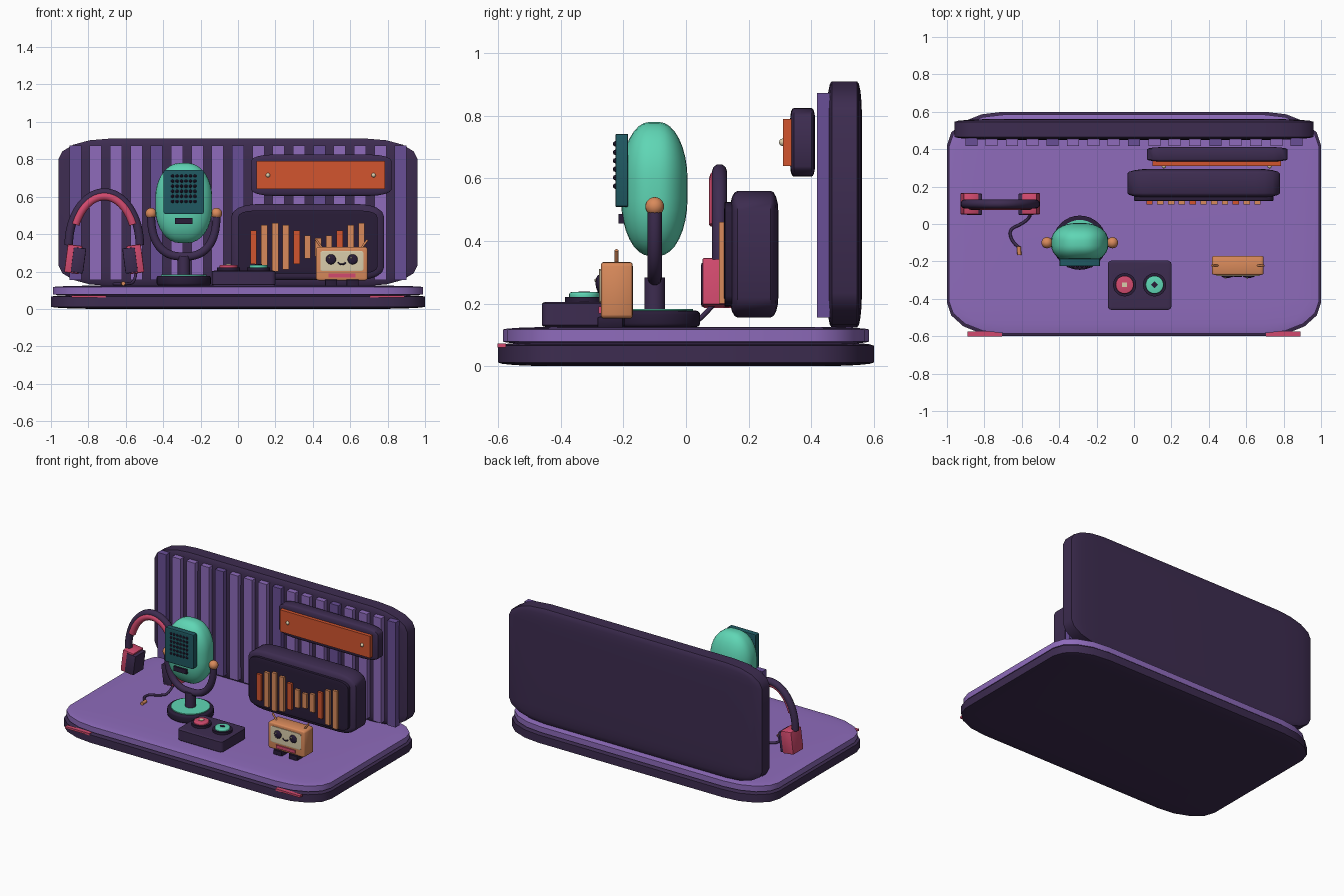
import bpy, bmesh, math
from mathutils import Matrix, Vector

cube = bpy.data.objects.get("Cube")
if cube:
    bpy.data.objects.remove(cube, do_unlink=True)


def material(name, code):
    """Flat material from an sRGB hex code, stored as linear values."""
    srgb = [int(code[i:i + 2], 16) / 255 for i in (0, 2, 4)]
    col = [c / 12.92 if c <= 0.04 else ((c + 0.055) / 1.055) ** 2.4 for c in srgb] + [1]
    m = bpy.data.materials.new(name)
    m.use_nodes = True
    m.diffuse_color = col
    m.node_tree.nodes["Principled BSDF"].inputs["Base Color"].default_value = col
    return m


PURPLE = material("purple", "8E6BBB")
VIOLET = material("deep violet", "694E96")
DARK = material("dark plum", "3D2C50")
BLACK = material("blackish plum", "291D38")
TEAL = material("mint teal", "5FD6B5")
PETROL = material("petrol", "205A63")
ORANGE = material("soft orange", "D98A5B")
RED = material("orange red", "D2552F")
PINK = material("raspberry", "D24A6E")
CREAM = material("cream", "D9CCAB")


def finish(name, bm, mat):
    mesh = bpy.data.meshes.new(name)
    bm.to_mesh(mesh)
    bm.free()
    mesh.materials.append(mat)
    ob = bpy.data.objects.new(name, mesh)
    bpy.context.collection.objects.link(ob)
    bpy.ops.object.select_all(action="DESELECT")
    ob.select_set(True)
    bpy.context.view_layer.objects.active = ob
    bpy.ops.object.shade_smooth_by_angle(angle=math.radians(35))
    return ob


def box(name, mat, x, y, z, r=0.0, seg=4, tilt=0.0):
    """Box between x, y, z limits; rounding r is a fraction of each side."""
    bm = bmesh.new()
    bmesh.ops.create_cube(bm, size=1)
    if r:
        bmesh.ops.bevel(bm, geom=bm.edges[:], offset=r, segments=seg, profile=0.5, affect="EDGES")
    spans = (x, y, z)
    bmesh.ops.scale(bm, vec=[b - a for a, b in spans], verts=bm.verts)
    ob = finish(name, bm, mat)
    ob.location = [(a + b) / 2 for a, b in spans]
    ob.rotation_euler.y = tilt
    return ob


def disc(name, mat, center, radius, depth, axis="Z", bevel=0.0, sides=32):
    bm = bmesh.new()
    bmesh.ops.create_cone(bm, cap_ends=True, segments=sides, radius1=radius, radius2=radius, depth=depth)
    if bevel:
        rims = [e for e in bm.edges if abs(e.verts[0].co.z - e.verts[1].co.z) < 1e-5]
        bmesh.ops.bevel(bm, geom=rims, offset=bevel, segments=3, profile=0.5, affect="EDGES")
    if axis == "Y":
        bmesh.ops.rotate(bm, matrix=Matrix.Rotation(math.pi / 2, 3, "X"), verts=bm.verts)
    ob = finish(name, bm, mat)
    ob.location = center
    return ob


def ball(name, mat, center, radius, sides=20):
    bm = bmesh.new()
    bmesh.ops.create_uvsphere(bm, u_segments=sides, v_segments=sides // 2, radius=radius)
    ob = finish(name, bm, mat)
    ob.location = center
    return ob


def tube(name, mat, points, radius, kind="POLY"):
    cu = bpy.data.curves.new(name, "CURVE")
    cu.dimensions = "3D"
    cu.bevel_depth = radius
    cu.bevel_resolution = 3
    cu.use_fill_caps = True
    sp = cu.splines.new(kind)
    sp.points.add(len(points) - 1)
    for p, co in zip(sp.points, points):
        p.co = (*co, 1)
    if kind == "NURBS":
        sp.use_endpoint_u = True
        sp.order_u = 3
    cu.materials.append(mat)
    ob = bpy.data.objects.new(name, cu)
    bpy.context.collection.objects.link(ob)
    return ob


def arc(cx, y, cz, rx, rz, start, end, power=1.0, n=32):
    """Points on an upright superellipse arc, angles in degrees."""
    pts = []
    for i in range(n + 1):
        a = math.radians(start + (end - start) * i / n)
        c, s = math.cos(a), math.sin(a)
        pts.append((cx + rx * math.copysign(abs(c) ** power, c), y,
                    cz + rz * math.copysign(abs(s) ** power, s)))
    return pts


# Platform with two front accent strips
box("platform_base", DARK, (-1, 1), (-0.6, 0.6), (0, 0.077), 0.15)
box("platform_top", PURPLE, (-0.99, 0.99), (-0.585, 0.585), (0.07, 0.125), 0.15)
for s in (-1, 1):
    box("accent_strip", PINK, sorted((s * 0.705, s * 0.89)), (-0.602, -0.575), (0.06, 0.073))

# Back wall with vertical slats
box("back_wall", DARK, (-0.96, 0.96), (0.45, 0.562), (0.123, 0.91), 0.14)
for i in range(17):
    x = -0.87 + i * 0.10875
    box("wall_slat", VIOLET if i % 4 == 0 else PURPLE, (x - 0.032, x + 0.032), (0.418, 0.46), (0.155, 0.873))

# Hanging sign
box("sign_frame", DARK, (0.07, 0.82), (0.333, 0.412), (0.605, 0.825), 0.15)
box("sign_panel", RED, (0.1, 0.785), (0.31, 0.34), (0.64, 0.79))
for x in (0.16, 0.725):
    ball("sign_screw", CREAM, (x, 0.309, 0.715), 0.012, 12)

# Display with waveform bars
box("display_body", DARK, (-0.035, 0.78), (0.14, 0.295), (0.155, 0.56), 0.16)
box("display_screen", BLACK, (0.0, 0.745), (0.122, 0.15), (0.19, 0.525), 0.1)
for i in range(11):
    x = 0.083 + i * 0.0577
    h = 0.09 + 0.04 * math.cos((i - 2) * math.pi / 4)
    box("waveform_bar", RED if i % 4 == 0 else ORANGE, (x - 0.017, x + 0.017), (0.105, 0.125), (0.33 - h, 0.33 + h))

# Microphone
MX, MY = -0.29, -0.1
disc("mic_foot", BLACK, (MX, MY, 0.151), 0.145, 0.052, bevel=0.012)
disc("mic_foot_inlay", TEAL, (MX, MY, 0.179), 0.122, 0.008)
disc("mic_stem", DARK, (MX, MY, 0.228), 0.033, 0.11)
tube("mic_yoke", DARK, arc(MX, MY, 0.51, 0.175, 0.23, 180, 360, 0.8), 0.023)
box("mic_body", TEAL, (MX - 0.152, MX + 0.152), (-0.208, 0.005), (0.352, 0.78), 0.43, 8)
box("mic_grille", PETROL, (MX - 0.108, MX + 0.108), (-0.225, -0.185), (0.508, 0.742), 0.04, 2)
for row in range(6):
    for col in range(6):
        ball("grille_hole", BLACK, (MX + (col - 2.5) * 0.024, -0.225, 0.575 + row * 0.027), 0.009, 8)
box("mic_badge", BLACK, (MX - 0.048, MX + 0.048), (-0.216, -0.18), (0.455, 0.486))
for s in (-1, 1):
    ball("mic_pivot", ORANGE, (MX + s * 0.175, MY, 0.51), 0.03)

# Headphones
HX, HY = -0.715, 0.107
tube("headband", DARK, arc(HX, HY, 0.34, 0.19, 0.282, 0, 180), 0.024)
tube("headband_padding", PINK, arc(HX, HY - 0.01, 0.34, 0.17, 0.262, 25, 155), 0.023)
for s in (-1, 1):
    box("ear_cup", PINK, sorted((HX + s * 0.125, HX + s * 0.205)), (0.052, 0.165), (0.19, 0.342), 0.06, 2, -s * 0.13)
    box("ear_cushion", DARK, sorted((HX + s * 0.105, HX + s * 0.172)), (0.048, 0.162), (0.192, 0.328), 0.06, 2, -s * 0.13)
tube("headphone_cable", DARK, [(-0.545, 0.09, 0.2), (-0.55, 0.04, 0.14), (-0.6, 0.0, 0.133), (-0.67, -0.03, 0.133),
                               (-0.65, -0.1, 0.133), (-0.615, -0.125, 0.134)], 0.008, "NURBS")
tube("cable_plug", ORANGE, [(-0.615, -0.12, 0.136), (-0.613, -0.165, 0.136)], 0.011)

# Control pad with two knobs
box("control_pad", DARK, (-0.14, 0.2), (-0.46, -0.195), (0.125, 0.205), 0.07, 3)
for x, mat, mark, turn in ((-0.05, PINK, CREAM, 0), (0.11, TEAL, BLACK, math.pi / 4)):
    disc("knob_ring", BLACK, (x, -0.325, 0.21), 0.062, 0.022)
    disc("knob_cap", mat, (x, -0.325, 0.225), 0.048, 0.022, bevel=0.006)
    box("knob_mark", mark, (x - 0.013, x + 0.013), (-0.338, -0.312), (0.235, 0.239)).rotation_euler.z = turn

# Small robot
RX = 0.555
box("robot_body", ORANGE, (RX - 0.138, RX + 0.138), (-0.272, -0.17), (0.152, 0.332), 0.07, 3)
box("robot_face", CREAM, (RX - 0.115, RX + 0.115), (-0.278, -0.265), (0.202, 0.31), 0.08, 3)
box("robot_chin_stripe", PINK, (RX - 0.072, RX + 0.072), (-0.279, -0.265), (0.168, 0.19))
tube("robot_smile", BLACK, arc(RX, -0.279, 0.252, 0.02, 0.014, 190, 350, n=10), 0.004)
for s in (-1, 1):
    eye = ball("robot_eye", BLACK, (RX + s * 0.058, -0.278, 0.265), 0.027)
    eye.scale.y = 0.4
    ball("eye_glint", CREAM, (RX + s * 0.058 - 0.008, -0.287, 0.274), 0.006, 8)
    box("robot_foot", BLACK, sorted((RX + s * 0.025, RX + s * 0.09)), (-0.283, -0.2), (0.122, 0.158), 0.1, 2)
    tube("robot_antenna", ORANGE, [(RX + s * 0.105, -0.222, 0.325), (RX + s * 0.138, -0.222, 0.37)], 0.006)
